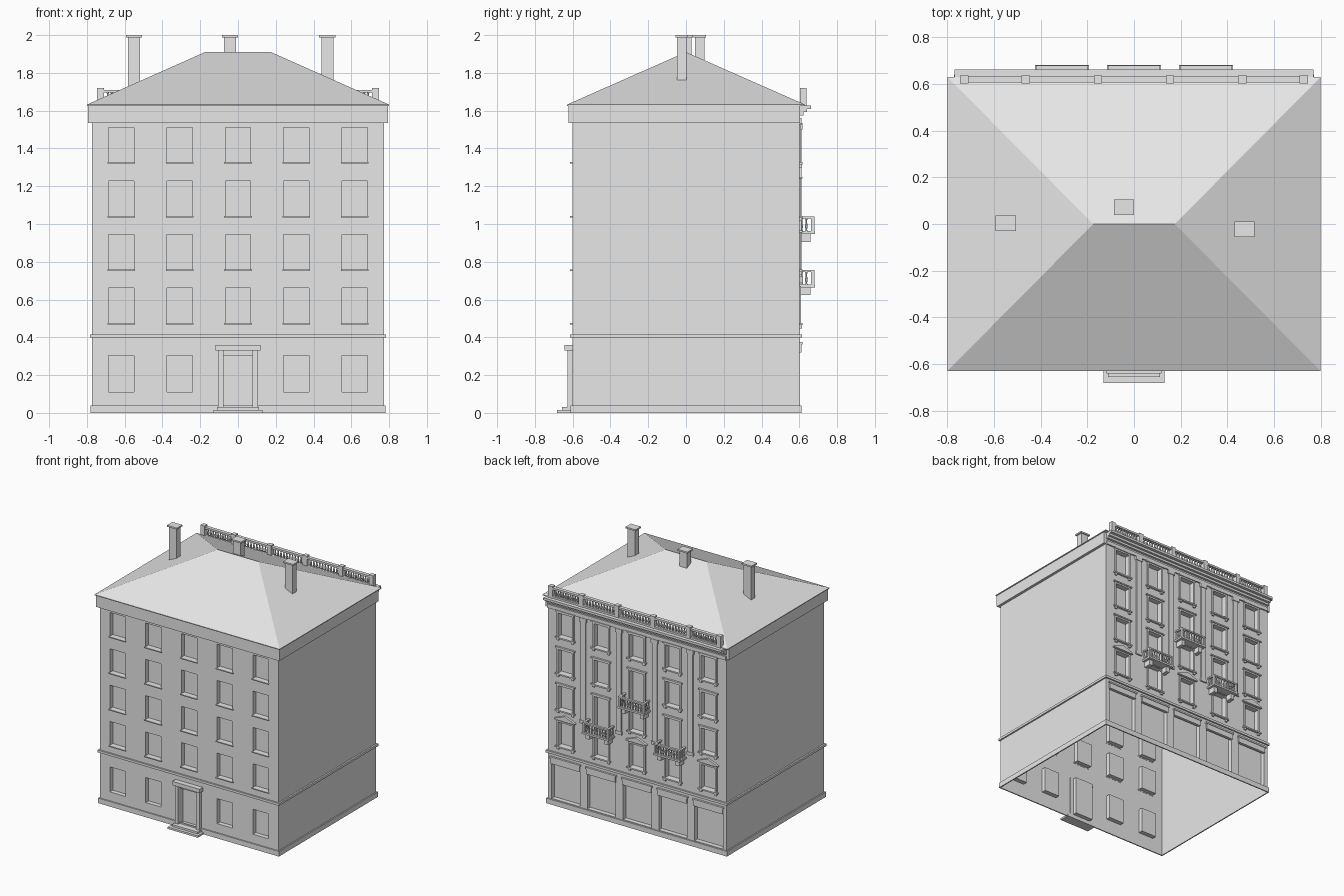
import bpy, bmesh
from mathutils import Matrix, Vector

cube = bpy.data.objects.get("Cube")
if cube:
    bpy.data.objects.remove(cube, do_unlink=True)

stone = bpy.data.materials.new("pale_grey_stone")
stone.use_nodes = True
stone.diffuse_color = (0.8, 0.8, 0.8, 1)
stone.node_tree.nodes["Principled BSDF"].inputs["Base Color"].default_value = (0.8, 0.8, 0.8, 1)

BAYS = [i * 0.309 for i in range(-2, 3)]
FLOORS = [0.475 + i * 0.284 for i in range(4)]
PIERS = [(i + 0.5) * 0.309 for i in range(-2, 2)]
WIN_W, WIN_H = 0.067, 0.185        # half width, height
HALF_X, HALF_Y = 0.772, 0.602
DEPTH = 0.035


def finish(name, bm):
    mesh = bpy.data.meshes.new(name)
    bm.to_mesh(mesh)
    bm.free()
    mesh.materials.append(stone)
    obj = bpy.data.objects.new(name, mesh)
    bpy.context.collection.objects.link(obj)
    return obj


def box(bm, x0, x1, y0, y1, z0, z1):
    size = Matrix.Diagonal((x1 - x0, y1 - y0, z1 - z0, 1))
    mid = Vector((x0 + x1, y0 + y1, z0 + z1)) / 2
    bmesh.ops.create_cube(bm, size=1, matrix=Matrix.Translation(mid) @ size)


def boxes(name, *dims):
    bm = bmesh.new()
    for d in dims:
        box(bm, *d)
    return finish(name, bm)


def prism(bm, outline, y0, y1):
    """Extrude an x-z outline along y."""
    base = [bm.verts.new((x, y0, z)) for x, z in outline]
    face = bm.faces.new(base)
    out = bmesh.ops.extrude_face_region(bm, geom=[face], use_keep_orig=True)
    moved = [v for v in out["geom"] if isinstance(v, bmesh.types.BMVert)]
    bmesh.ops.translate(bm, verts=moved, vec=(0, y1 - y0, 0))
    bmesh.ops.recalc_face_normals(bm, faces=bm.faces)


def spindle(bm, x, y, z0, z1, r):
    """Small turned baluster."""
    rings = []
    for t, k in ((0, 1), (0.12, 0.55), (0.35, 1), (0.8, 0.5), (1, 0.9)):
        ring = bmesh.ops.create_circle(bm, segments=6, radius=r * k,
            matrix=Matrix.Translation((x, y, z0 + t * (z1 - z0))))["verts"]
        rings.append(ring)
    for a, b in zip(rings, rings[1:]):
        for i in range(6):
            j = (i + 1) % 6
            bm.faces.new((a[i], a[j], b[j], b[i]))


def wall(bm, y, inward, openings):
    """Facade sheet with recessed openings given as x0, x1, z0, z1."""
    xs = sorted({-HALF_X, HALF_X} | {round(v, 4) for o in openings for v in o[:2]})
    zs = sorted({0, 1.6} | {round(v, 4) for o in openings for v in o[2:]})
    grid = {(x, z): bm.verts.new((x, y, z)) for x in xs for z in zs}
    groups = [[] for _ in openings]
    for x0, x1 in zip(xs, xs[1:]):
        for z0, z1 in zip(zs, zs[1:]):
            ring = [grid[k] for k in ((x0, z0), (x1, z0), (x1, z1), (x0, z1))]
            face = bm.faces.new(ring if inward > 0 else ring[::-1])
            cx, cz = (x0 + x1) / 2, (z0 + z1) / 2
            for g, o in zip(groups, openings):
                if o[0] < cx < o[1] and o[2] < cz < o[3]:
                    g.append(face)
    for g in groups:
        out = bmesh.ops.extrude_face_region(bm, geom=g)
        moved = [v for v in out["geom"] if isinstance(v, bmesh.types.BMVert)]
        bmesh.ops.translate(bm, verts=moved, vec=(0, inward * DEPTH, 0))
        bmesh.ops.delete(bm, geom=[f for f in g if f.is_valid], context="FACES_ONLY")


# Window layout; bays with a balcony get taller openings
balconies = [(BAYS[1], 0.665), (BAYS[3], 0.665), (0, 0.948)]
front = [(x - WIN_W, x + WIN_W, z, z + WIN_H) for x in BAYS for z in FLOORS]
front += [(x - WIN_W, x + WIN_W, 0.11, 0.305) for x in BAYS if x]
front.append((-0.078, 0.078, 0.03, 0.33))
back = []
for x in BAYS:
    for z in FLOORS:
        tall = any(abs(x - bx) < 0.01 and 0 < z - bz < 0.2 for bx, bz in balconies)
        back.append((x - WIN_W + 0.007, x + WIN_W - 0.007, z - (0.085 if tall else 0), z + WIN_H))
shops = [(x - 0.122, x + 0.122, 0.045, 0.345) for x in BAYS]

# Hollow body, open underneath
bm = bmesh.new()
wall(bm, -HALF_Y, 1, front)
wall(bm, HALF_Y, -1, back + shops)
for s in (-1, 1):
    ring = [(s * HALF_X, s * y, z) for y, z in
            ((-HALF_Y, 0), (HALF_Y, 0), (HALF_Y, 1.6), (-HALF_Y, 1.6))]
    bm.faces.new([bm.verts.new(p) for p in ring])
bmesh.ops.remove_doubles(bm, verts=bm.verts, dist=0.0001)
bmesh.ops.dissolve_limit(bm, angle_limit=0.01, verts=bm.verts, edges=bm.edges)
finish("building_walls", bm)

# Bands wrapping the walls, built as four thin strips so the base stays open
for name, out, z0, z1 in (("plinth", 0.009, 0, 0.04), ("string_course", 0.012, 0.398, 0.416)):
    X, Y = HALF_X + out, HALF_Y + out
    strips = [(s * HALF_X, s * X, -Y, Y, z0, z1) for s in (-1, 1)]
    strips.append((-X, X, -Y, -HALF_Y, z0, z1))
    strips.append((-X, X, HALF_Y, Y, z0, z1))
    boxes(name, *[(min(a, b), max(a, b), c, d, e, f) for a, b, c, d, e, f in strips])
boxes("eaves_band", (-0.793, 0.793, -0.622, 0.604, 1.535, 1.626))

# Hipped roof
bm = bmesh.new()
box(bm, -0.8, 0.8, -0.63, 0.63, 1.626, 1.632)
c = [bm.verts.new((x, y, 1.632)) for x, y in ((-0.8, -0.63), (0.8, -0.63), (0.8, 0.63), (-0.8, 0.63))]
r0, r1 = [bm.verts.new((x, 0, 1.91)) for x in (-0.175, 0.175)]
for f in ((c[0], c[1], r1, r0), (c[1], c[2], r1), (c[2], c[3], r0, r1), (c[3], c[0], r0)):
    bm.faces.new(f)
finish("hipped_roof", bm)

# Chimneys with thin caps
for name, x, y in (("right", -0.55, 0.003), ("middle", -0.043, 0.072), ("left", 0.473, -0.023)):
    boxes(name + "_chimney", (x - 0.032, x + 0.032, y - 0.025, y + 0.025, 1.7, 1.99),
          (x - 0.043, x + 0.043, y - 0.033, y + 0.033, 1.988, 2.0))

# Front sills
boxes("front_sills", *[(x - 0.073, x + 0.073, -0.613, -0.6, z - 0.008, z) for x in BAYS for z in FLOORS])

# Entrance surround, door frame and steps
bm = bmesh.new()
for s in (-1, 1):
    a, b = sorted((s * 0.078, s * 0.106))
    box(bm, a, b, -0.627, -0.6, 0, 0.33)
box(bm, -0.118, 0.118, -0.642, -0.6, 0.33, 0.36)
box(bm, -0.078, 0.078, -0.6, -0.57, 0.3, 0.33)
finish("entrance_surround", bm)
boxes("entrance_steps", (-0.13, 0.13, -0.682, -0.6, 0, 0.015), (-0.112, 0.112, -0.657, -0.6, 0.015, 0.03))

# Ornate facade: window frames, sills on blocks, hoods and pediments
frames, trims = bmesh.new(), bmesh.new()
for x0, x1, z0, z1 in back:
    x = (x0 + x1) / 2
    w = x1 - x
    for s in (-1, 1):
        a, b = sorted((x + s * w, x + s * (w + 0.014)))
        box(frames, a, b, 0.6, 0.61, z0, z1)
        a, b = sorted((x + s * 0.055, x + s * 0.073))
        box(trims, a, b, 0.6, 0.613, z0 - 0.027, z0 - 0.01)
    box(frames, x - w - 0.014, x + w + 0.014, 0.6, 0.61, z1, z1 + 0.012)
    box(trims, x - 0.084, x + 0.084, 0.6, 0.618, z0 - 0.011, z0)
    if z0 < 0.5 and x in (BAYS[0], BAYS[2], BAYS[4]):
        prism(trims, ((x - 0.09, z1 + 0.02), (x + 0.09, z1 + 0.02), (x + 0.09, z1 + 0.028),
                      (x, z1 + 0.062), (x - 0.09, z1 + 0.028)), 0.6, 0.62)
    else:
        box(trims, x - 0.084, x + 0.084, 0.6, 0.617, z1 + 0.012, z1 + 0.022)
finish("window_frames", frames)
finish("sills_and_hoods", trims)

# Tall pilasters with capitals
bm = bmesh.new()
for x in PIERS:
    box(bm, x - 0.022, x + 0.022, 0.6, 0.611, 0.72, 1.51)
    box(bm, x - 0.03, x + 0.03, 0.6, 0.616, 1.5, 1.53)
    box(bm, x - 0.028, x + 0.028, 0.6, 0.614, 0.705, 0.73)
finish("pilasters", bm)

# Shopfront lintels
boxes("shop_lintels", *[(x - 0.125, x + 0.125, 0.59, 0.612, 0.32, 0.365) for x in BAYS],
      *[(x - 0.132, x + 0.132, 0.6, 0.617, 0.362, 0.375) for x in BAYS])

# Stepped main cornice
boxes("main_cornice", (-0.772, 0.772, 0.6, 0.612, 1.53, 1.56), (-0.772, 0.772, 0.6, 0.622, 1.575, 1.592),
      (-0.772, 0.772, 0.6, 0.64, 1.592, 1.61), (-0.77, 0.77, 0.6, 0.663, 1.61, 1.628))

# Roof balustrade
bm = bmesh.new()
posts = [-0.728] + PIERS + [0.728]
for x in posts:
    box(bm, x - 0.018, x + 0.018, 0.603, 0.637, 1.628, 1.72)
for a, b in zip(posts, posts[1:]):
    box(bm, a, b, 0.606, 0.634, 1.628, 1.642)
    box(bm, a, b, 0.606, 0.634, 1.695, 1.71)
    for i in range(1, 11):
        spindle(bm, a + 0.018 + (b - a - 0.036) * i / 11, 0.62, 1.642, 1.695, 0.008)
finish("roof_balustrade", bm)

# Balconies on paired brackets
for name, (x, z) in zip(("right", "left", "middle"), balconies):
    bm = bmesh.new()
    box(bm, x - 0.115, x + 0.115, 0.6, 0.682, z, z + 0.014)
    box(bm, x - 0.112, x + 0.112, 0.662, 0.68, z + 0.08, z + 0.091)
    for s in (-1, 1):
        px = x + s * 0.104
        box(bm, px - 0.008, px + 0.008, 0.6, 0.68, z + 0.08, z + 0.091)
        box(bm, px - 0.008, px + 0.008, 0.663, 0.679, z + 0.014, z + 0.08)
        for y in (0.612, 0.637):
            spindle(bm, px, y, z + 0.014, z + 0.08, 0.007)
        bx = x + s * 0.08
        box(bm, bx - 0.016, bx + 0.016, 0.6, 0.66, z - 0.042, z)
    for i in range(1, 9):
        spindle(bm, x - 0.104 + 0.208 * i / 9, 0.671, z + 0.014, z + 0.08, 0.007)
    finish(name + "_balcony", bm)
